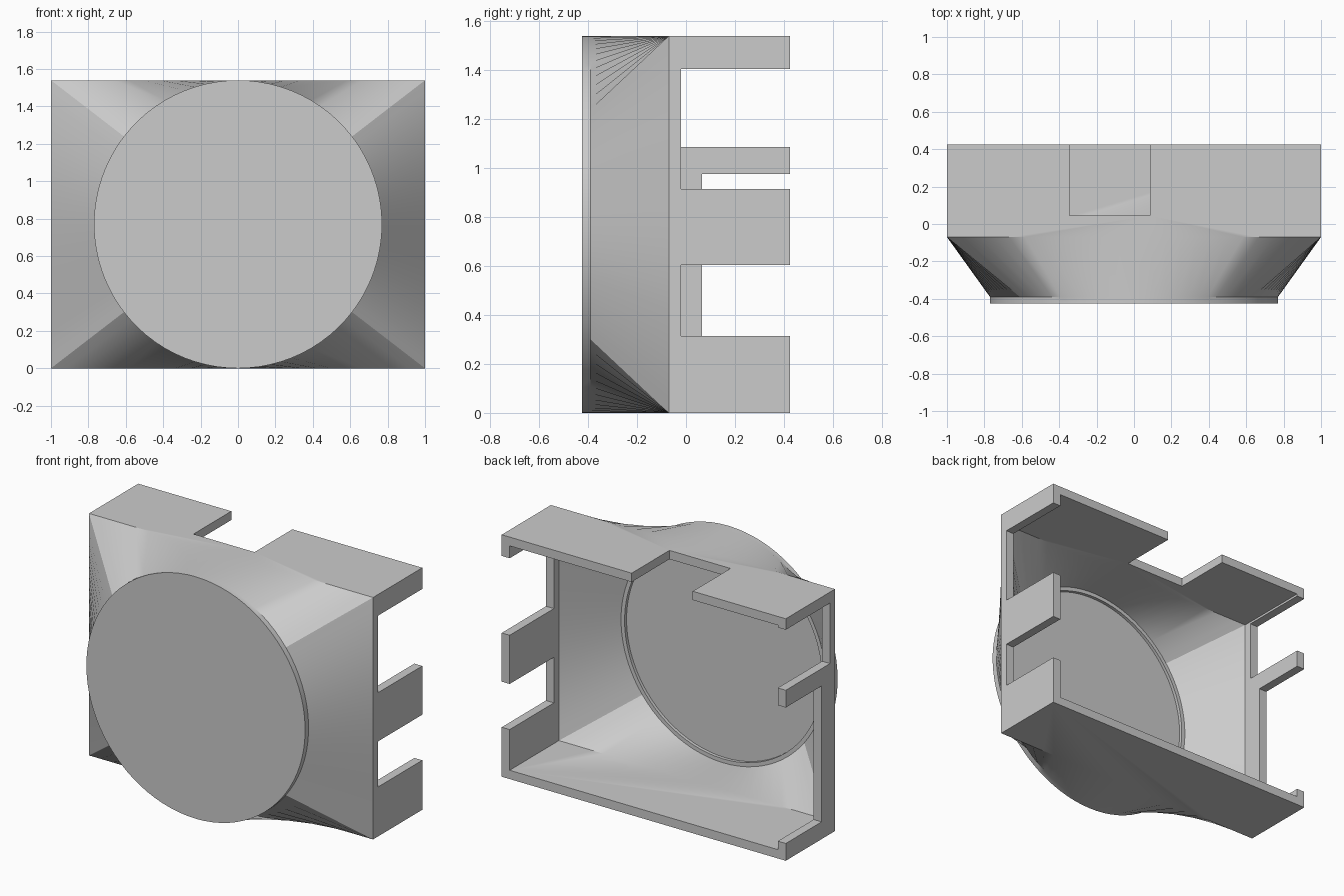
import bpy, bmesh
from math import pi, atan2, cos, sin, radians
from mathutils import Vector

if "Cube" in bpy.data.objects:
    bpy.data.objects.remove(bpy.data.objects["Cube"])

HALF_H = 0.77      # half height, also the face radius
WALL = 0.056
BACK, RIM, FRONT = 0.425, -0.07, -0.425
SEG = 24           # steps along each side of the rectangle

grey = bpy.data.materials.new("plain grey")
grey.use_nodes = True
colour = (0.6, 0.6, 0.6, 1)
grey.diffuse_color = colour
grey.node_tree.nodes["Principled BSDF"].inputs["Base Color"].default_value = colour


def rectangle(inset, y):
    """Ring of points around a rectangle, starting at the upper +x corner."""
    w, h = 1 - inset, HALF_H - inset
    corners = [(w, h), (-w, h), (-w, -h), (w, -h)]
    points = []
    for i in range(4):
        a, b = Vector(corners[i]), Vector(corners[(i + 1) % 4])
        for k in range(SEG):
            p = a.lerp(b, k / SEG)
            points.append((p.x, y, p.y + HALF_H))
    return points


def circle(radius, y):
    """Ring whose points match the rectangle's corners and sides."""
    a = atan2(HALF_H, 1)
    angles = [a, pi - a, pi + a, 2 * pi - a, 2 * pi + a]
    points = []
    for i in range(4):
        for k in range(SEG):
            t = angles[i] + (angles[i + 1] - angles[i]) * k / SEG
            points.append((radius * cos(t), y, radius * sin(t) + HALF_H))
    return points


# Housing: one closed shell, from the face disc over the outside and back inside
rings = [circle(HALF_H, FRONT), circle(HALF_H, -0.39), rectangle(0, RIM),
         rectangle(0, BACK), rectangle(WALL, BACK), rectangle(WALL, RIM),
         circle(0.72, -0.375), circle(0.695, -0.375), circle(0.695, -0.395)]
bm = bmesh.new()
loops = [[bm.verts.new(p) for p in ring] for ring in rings]
for a, b in zip(loops, loops[1:]):
    n = len(a)
    for i in range(n):
        j = (i + 1) % n
        bm.faces.new((a[i], a[j], b[j], b[i]))
bm.faces.new(loops[0])
bm.faces.new(loops[-1])
bmesh.ops.recalc_face_normals(bm, faces=bm.faces)
mesh = bpy.data.meshes.new("housing")
bm.to_mesh(mesh)
bm.free()
mesh.materials.append(grey)
housing = bpy.data.objects.new("housing", mesh)
bpy.context.collection.objects.link(housing)

# Openings in the walls: (x range, y start, z range)
openings = [
    ((0.92, 1.1), -0.02, (0.915, 1.405)),    # left wall, upper
    ((0.92, 1.1), -0.02, (0.315, 0.605)),    # left wall, lower
    ((-1.1, -0.92), -0.02, (1.085, 1.47)),   # right wall, upper
    ((-1.1, -0.92), 0.065, (0.11, 0.975)),   # right wall, lower
    ((-0.345, 0.085), 0.045, (1.45, 1.6)),   # top notch
]
bm = bmesh.new()
for (x0, x1), y0, (z0, z1) in openings:
    y1 = BACK + 0.1
    box = bmesh.ops.create_cube(bm, size=1)["verts"]
    bmesh.ops.scale(bm, vec=(x1 - x0, y1 - y0, z1 - z0), verts=box)
    bmesh.ops.translate(bm, vec=((x0 + x1) / 2, (y0 + y1) / 2, (z0 + z1) / 2), verts=box)
mesh = bpy.data.meshes.new("opening_cutter")
bm.to_mesh(mesh)
bm.free()
mesh.materials.append(grey)
cutter = bpy.data.objects.new("opening_cutter", mesh)
cutter.hide_render = True
bpy.context.collection.objects.link(cutter)

bpy.ops.object.select_all(action="DESELECT")
housing.select_set(True)
bpy.context.view_layer.objects.active = housing
cut = housing.modifiers.new("openings", "BOOLEAN")
cut.operation = "DIFFERENCE"
cut.solver = "EXACT"
cut.object = cutter
bpy.ops.object.modifier_apply(modifier=cut.name)
bpy.data.objects.remove(cutter)

# Merge the flat wall strips, then smooth the blend and keep the edges sharp
bm = bmesh.new()
bm.from_mesh(housing.data)
bmesh.ops.dissolve_limit(bm, angle_limit=radians(0.1), verts=bm.verts, edges=bm.edges)
bm.to_mesh(housing.data)
bm.free()
bpy.ops.object.shade_smooth_by_angle(angle=radians(30))
